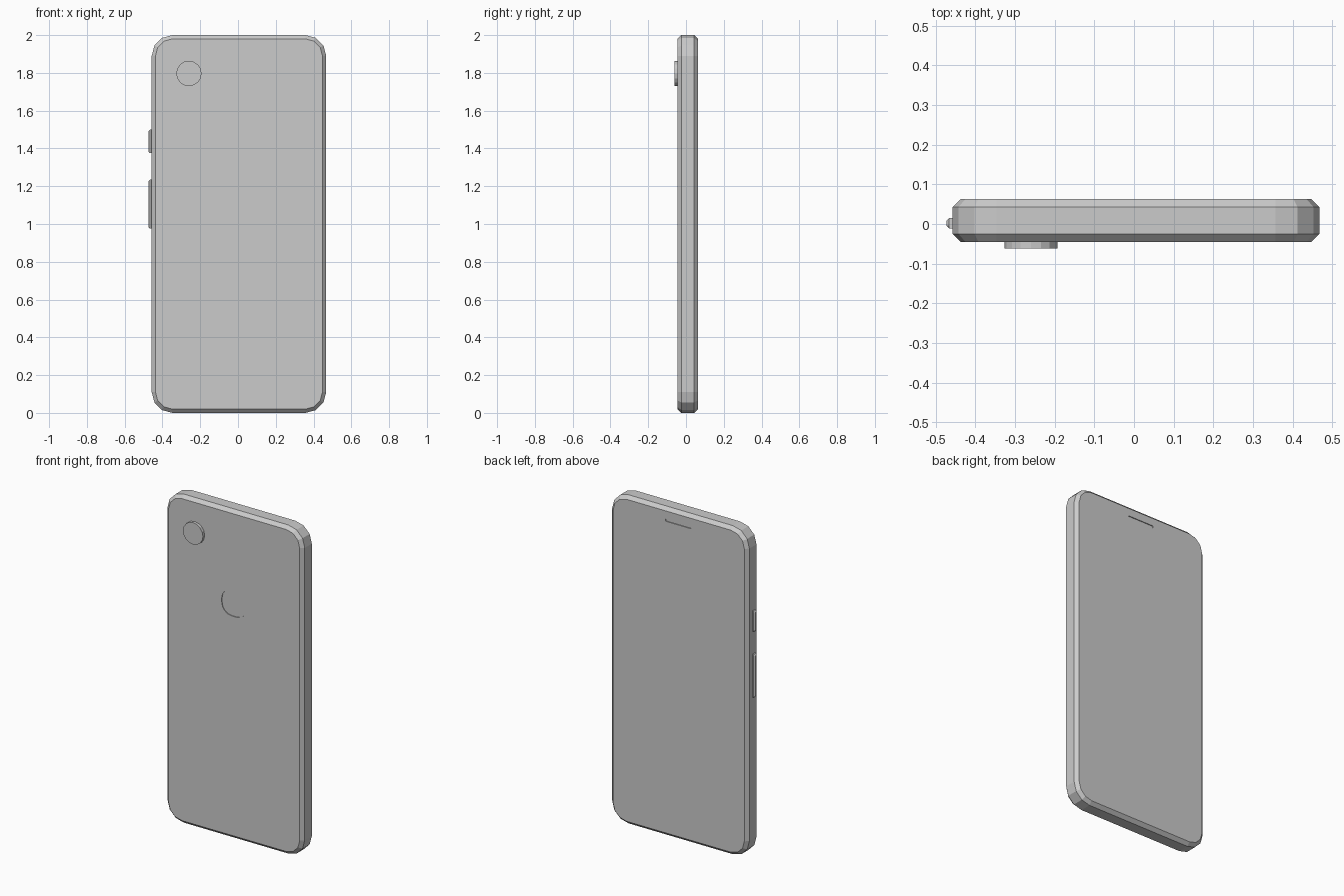
import bpy, bmesh
from math import sin, cos, pi

if "Cube" in bpy.data.objects:
    bpy.data.objects.remove(bpy.data.objects["Cube"])


def rounded_rect(cx, cz, w, h, r, seg):
    """Outline of a rounded rectangle in the xz plane."""
    pts = []
    for i, (sx, sz) in enumerate([(1, 1), (-1, 1), (-1, -1), (1, -1)]):
        for k in range(seg + 1):
            a = (i + k / seg) * pi / 2
            pts.append((cx + sx * (w / 2 - r) + r * cos(a),
                        cz + sz * (h / 2 - r) + r * sin(a)))
    return pts


def circle(cx, cz, r, n):
    return [(cx + r * cos(2 * pi * k / n), cz + r * sin(2 * pi * k / n)) for k in range(n)]


def loft(name, layers):
    """Closed solid through outlines given as (y, points)."""
    bm = bmesh.new()
    rings = [[bm.verts.new((x, y, z)) for x, z in pts] for y, pts in layers]
    n = len(rings[0])
    for a, b in zip(rings, rings[1:]):
        for k in range(n):
            bm.faces.new((a[k], a[(k + 1) % n], b[(k + 1) % n], b[k]))
    bm.faces.new(rings[0])
    bm.faces.new(rings[-1])
    bmesh.ops.recalc_face_normals(bm, faces=bm.faces)
    me = bpy.data.meshes.new(name)
    bm.to_mesh(me)
    bm.free()
    ob = bpy.data.objects.new(name, me)
    bpy.context.collection.objects.link(ob)
    return ob


# Phone body with chamfered front and back rims
CX, CZ, W, H, R, C = 0.005, 1.0, 0.924, 2.0, 0.11, 0.02
outer = rounded_rect(CX, CZ, W, H, R, 3)
inner = rounded_rect(CX, CZ, W - 2 * C, H - 2 * C, R - C, 3)
body = loft("phone_body", [(-0.045, inner), (-0.025, outer), (0.043, outer), (0.063, inner)])

# Shallow recesses: fingerprint sensor and earpiece slot
sensor = rounded_rect(0.005, 1.435, 0.166, 0.158, 0.066, 4)
slot = rounded_rect(0.005, 1.925, 0.18, 0.016, 0.007, 3)
for name, pts, y0, y1 in [("sensor_cutter", sensor, -0.1, -0.041),
                          ("earpiece_cutter", slot, 0.058, 0.1)]:
    cutter = loft(name, [(y0, pts), (y1, pts)])
    cutter.hide_render = True
    mod = body.modifiers.new(name, 'BOOLEAN')
    mod.object = cutter
    mod.operation = 'DIFFERENCE'
    mod.solver = 'EXACT'
    # Bake the cut, then drop the cutter
    deps = bpy.context.evaluated_depsgraph_get()
    body.data = bpy.data.meshes.new_from_object(body.evaluated_get(deps))
    body.modifiers.clear()
    bpy.data.objects.remove(cutter)

# Raised camera lens
lens = circle(-0.26, 1.797, 0.067, 16)
loft("camera_lens", [(-0.062, lens), (-0.04, lens)])

# Side buttons with bevelled edges
for name, z0, z1 in [("power_button", 1.375, 1.50), ("volume_button", 0.975, 1.235)]:
    pts = [(-0.44, z0), (-0.466, z0), (-0.473, z0 + 0.007),
           (-0.473, z1 - 0.007), (-0.466, z1), (-0.44, z1)]
    low = [(max(x, -0.466), z) for x, z in pts]
    loft(name, [(-0.011, low), (-0.004, pts), (0.008, pts), (0.015, low)])
